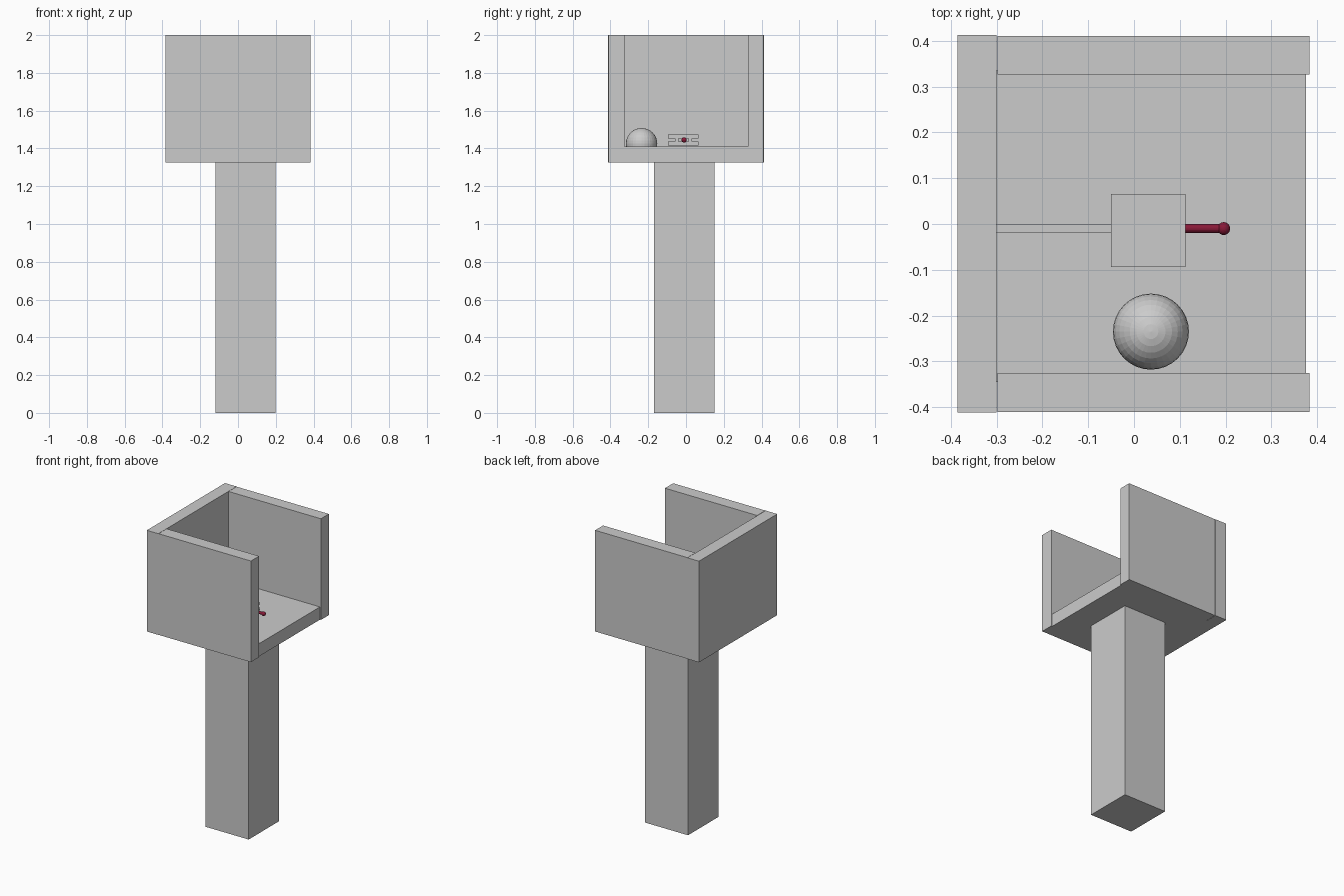
import bpy
from math import pi

if "Cube" in bpy.data.objects:
    bpy.data.objects.remove(bpy.data.objects["Cube"])

crimson = bpy.data.materials.new("crimson")
crimson.diffuse_color = (0.25, 0.01, 0.04, 1)
crimson.use_nodes = True
crimson.node_tree.nodes["Principled BSDF"].inputs["Base Color"].default_value = crimson.diffuse_color


def box(name, x, y, z):
    """Box from (min, max) ranges on each axis."""
    bpy.ops.mesh.primitive_cube_add(
        size=1, location=[(a + b) / 2 for a, b in (x, y, z)])
    ob = bpy.context.object
    ob.name = name
    ob.scale = [b - a for a, b in (x, y, z)]
    bpy.ops.object.transform_apply(location=False, rotation=False, scale=True)
    return ob


def ball(name, loc, r, seg, rings):
    bpy.ops.mesh.primitive_uv_sphere_add(
        radius=r, location=loc, segments=seg, ring_count=rings)
    bpy.context.object.name = name
    return bpy.context.object


# Post and open-fronted tray on top
box("post", (-0.12, 0.198), (-0.17, 0.15), (0, 1.327))
box("floor", (-0.30, 0.376), (-0.345, 0.335), (1.325, 1.41))
box("back_wall", (-0.385, -0.30), (-0.412, 0.413), (1.325, 2))
box("left_wall", (-0.298, 0.383), (0.327, 0.411), (1.325, 2))
box("right_wall", (-0.298, 0.383), (-0.411, -0.325), (1.325, 2))

# Half-sunk ball on the floor
ball("floor_ball", (0.037, -0.235, 1.425), 0.083, 32, 16)

# Switch housing: two plates held apart by ribs, with a slot for the lever
hx, hy, lever_y, lever_z = (-0.05, 0.112), (-0.094, 0.066), -0.01, 1.445
box("housing_base", hx, hy, (1.415, 1.437))
box("housing_lid", hx, hy, (1.453, 1.473))
for side, name in ((-1, "right"), (1, "left")):
    ys = sorted((lever_y - 0.004 + side * 0.027, lever_y - 0.004 + side * 0.045))
    box("housing_rib_" + name, hx, ys, (1.436, 1.454))
box("housing_core", (-0.045, 0.09), (-0.04, 0.015), (1.436, 1.454))

# Bar joining the housing to the back wall
box("wall_bar", (-0.31, -0.045), (-0.02, 0.0), (1.435, 1.455))

# Lever with round knob
bpy.ops.mesh.primitive_cylinder_add(
    vertices=16, radius=0.0095, depth=0.115,
    location=(0.1375, lever_y, lever_z), rotation=(0, pi / 2, 0))
lever = bpy.context.object
lever.name = "lever"
knob = ball("lever_knob", (0.196, lever_y, lever_z), 0.014, 24, 12)
for ob in (lever, knob):
    ob.data.materials.append(crimson)
